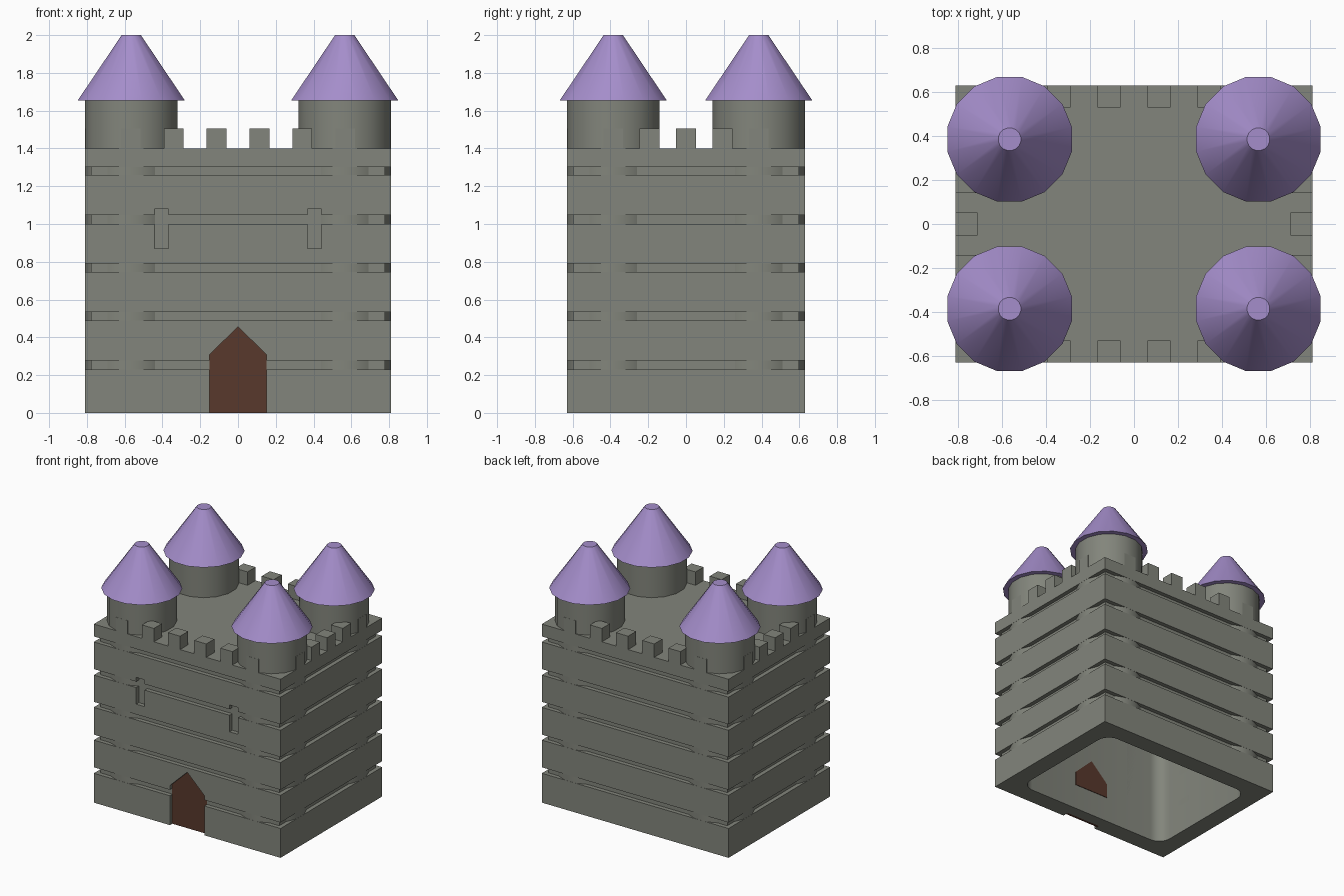
import bpy, bmesh, math
from mathutils import Matrix, Vector

if "Cube" in bpy.data.objects:
    bpy.data.objects.remove(bpy.data.objects["Cube"])


def material(name, rgb):
    m = bpy.data.materials.new(name)
    m.diffuse_color = (*rgb, 1)
    m.use_nodes = True
    m.node_tree.nodes["Principled BSDF"].inputs["Base Color"].default_value = m.diffuse_color
    return m


STONE = material("grey stone", (0.225, 0.235, 0.20))
ROOF = material("purple roof", (0.376, 0.27, 0.597))
WOOD = material("brown wood", (0.098, 0.04, 0.025))


def finish(name, bm, mat):
    bmesh.ops.recalc_face_normals(bm, faces=bm.faces)
    me = bpy.data.meshes.new(name)
    bm.to_mesh(me)
    bm.free()
    ob = bpy.data.objects.new(name, me)
    bpy.context.collection.objects.link(ob)
    if mat:
        me.materials.append(mat)
    else:
        ob.hide_render = True
    return ob


def box(name, x0, x1, y0, y1, z0, z1, mat=None):
    bm = bmesh.new()
    bmesh.ops.create_cube(bm, size=1, matrix=Matrix.Translation(
        ((x0 + x1) / 2, (y0 + y1) / 2, (z0 + z1) / 2)) @ Matrix.Diagonal((x1 - x0, y1 - y0, z1 - z0, 1)))
    return finish(name, bm, mat)


def prism(name, pts, direction, mat=None):
    """Extrude a closed outline along a vector."""
    bm = bmesh.new()
    f = bm.faces.new([bm.verts.new(p) for p in pts])
    r = bmesh.ops.extrude_face_region(bm, geom=[f])
    bmesh.ops.translate(bm, vec=Vector(direction),
                        verts=[v for v in r["geom"] if isinstance(v, bmesh.types.BMVert)])
    return finish(name, bm, mat)


def cone(name, x, y, z0, z1, r0, r1, mat):
    bm = bmesh.new()
    bmesh.ops.create_cone(bm, cap_ends=True, segments=16, radius1=r0, radius2=r1, depth=z1 - z0,
                          matrix=Matrix.Translation((x, y, (z0 + z1) / 2)) @ Matrix.Rotation(math.pi / 16, 4, 'Z'))
    return finish(name, bm, mat)


def cut(ob, cutters):
    for c in cutters:
        m = ob.modifiers.new("cut", 'BOOLEAN')
        m.operation, m.solver, m.object = 'DIFFERENCE', 'EXACT', c
    me = bpy.data.meshes.new_from_object(ob.evaluated_get(bpy.context.evaluated_depsgraph_get()))
    ob.modifiers.clear()
    ob.data = me


W, D, H = 0.81, 0.63, 1.4
CORE = 0.033


def door_outline(y, z0):
    return [(-0.15, y, z0), (0.15, y, z0), (0.15, y, 0.31), (0, y, 0.455), (-0.15, y, 0.31)]


# cutters: rounded hollow, door notch, window slits
pts = []
for sx, sy, a0 in ((1, 1, 0), (-1, 1, 90), (-1, -1, 180), (1, -1, 270)):
    for i in range(7):
        a = math.radians(a0 + 15 * i)
        pts.append((sx * 0.57 + 0.1 * math.cos(a), sy * 0.39 + 0.1 * math.sin(a), -0.1))
hollow = prism("hollow_cutter", pts, (0, 0, 1.35))
door_cut = prism("door_cutter", door_outline(-0.7, -0.1), (0, 0.7 - D + CORE, 0))
slits = [box("window_cutter", s * 0.405 - 0.037, s * 0.405 + 0.037, -0.7, -D + CORE, 0.87, 1.08)
         for s in (-1, 1)]

# inner core and the six stone courses around it
core = box("wall_core", -W + CORE, W - CORE, -D + CORE, D - CORE, 0.1, H - 0.05, STONE)
cut(core, [hollow])
shaded = [core]
edges = [(0, 0.23), (0.277, 0.49), (0.533, 0.747), (0.79, 1.0), (1.047, 1.26), (1.303, H)]
for i, (z0, z1) in enumerate(edges):
    course = box("stone_course", -W, W, -D, D, z0, z1, STONE)
    tools = [] if z0 > 1.25 else [hollow]
    if i < 2:
        tools.append(door_cut)
    if i in (3, 4):
        tools += slits
    if tools:
        cut(course, tools)
    shaded.append(course)

# corner towers with pointed roofs
for sx in (-1, 1):
    for sy in (-1, 1):
        t = cone("tower", sx * 0.565, sy * 0.385, 0.1, 1.66, 0.2488, 0.2488, STONE)
        cut(t, [hollow])
        r = cone("tower_roof", sx * 0.565, sy * 0.385, 1.655, 2.0, 0.2885, 0.052, ROOF)
        shaded += [t, r]

# battlements
for s in (-1, 1):
    for k in range(6):
        x = (k - 2.5) * 0.227
        box("battlement", x - 0.052, x + 0.052, *sorted((s * D, s * (D - 0.1))), H - 0.02, 1.505, STONE)
    for k in range(-2, 3):
        y = k * 0.193
        box("battlement", *sorted((s * W, s * (W - 0.1))), y - 0.052, y + 0.052, H - 0.02, 1.505, STONE)

# door, outside and inside faces
prism("door", door_outline(-D + CORE - 0.004, 0), (0, 0.02, 0), WOOD)
prism("door_inner_face", door_outline(-0.495, 0.2), (0, 0.009, 0), WOOD)

# smooth shading with sharp corners kept
bpy.ops.object.select_all(action='DESELECT')
for ob in shaded:
    ob.select_set(True)
bpy.context.view_layer.objects.active = shaded[0]
bpy.ops.object.shade_smooth_by_angle(angle=math.radians(30))

# remove the cutters now that the cuts are applied
for c in [hollow, door_cut] + slits:
    bpy.data.objects.remove(c)
